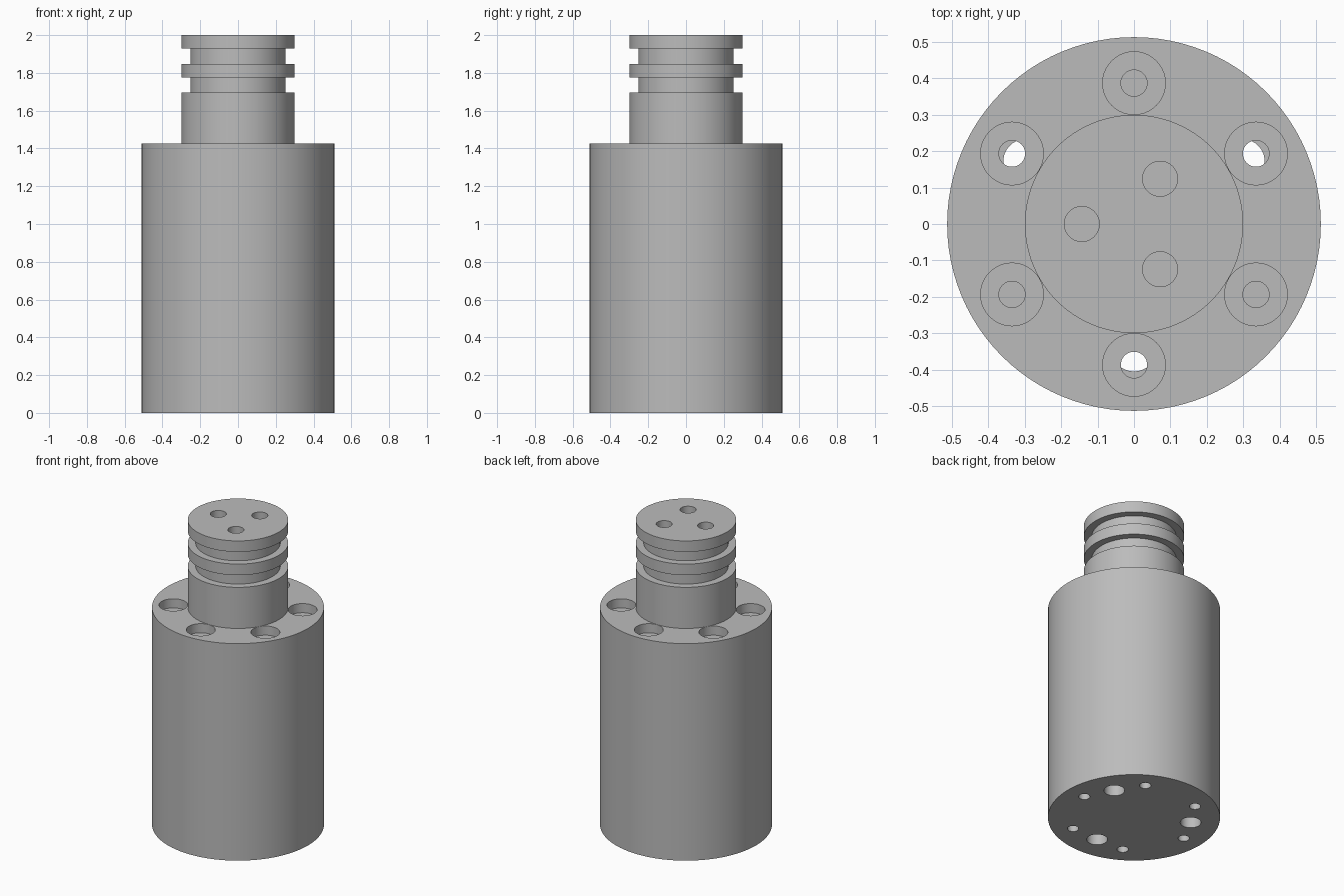
import bpy, bmesh
from math import radians, cos, sin, pi
from mathutils import Matrix

if "Cube" in bpy.data.objects:
    bpy.data.objects.remove(bpy.data.objects["Cube"], do_unlink=True)

grey = bpy.data.materials.new("plain_grey")
grey.use_nodes = True
GREY = (0.5, 0.5, 0.5, 1)
grey.diffuse_color = GREY
grey.node_tree.nodes["Principled BSDF"].inputs["Base Color"].default_value = GREY


def add_object(name, bm):
    bmesh.ops.recalc_face_normals(bm, faces=bm.faces)
    mesh = bpy.data.meshes.new(name)
    bm.to_mesh(mesh)
    bm.free()
    mesh.materials.append(grey)
    obj = bpy.data.objects.new(name, mesh)
    bpy.context.collection.objects.link(obj)
    return obj


def lathe(name, profile, segments=96):
    """Closed solid from rings of (radius, height), capped at both ends."""
    bm = bmesh.new()
    rings = [[bm.verts.new((r * cos(2 * pi * i / segments), r * sin(2 * pi * i / segments), z))
              for i in range(segments)] for r, z in profile]
    for low, high in zip(rings, rings[1:]):
        for i in range(segments):
            j = (i + 1) % segments
            bm.faces.new((low[i], low[j], high[j], high[i]))
    bm.faces.new(rings[0])
    bm.faces.new(rings[-1])
    return add_object(name, bm)


def drill_ring(target, name, radius, bottom, top, distance, angles):
    """Cut a ring of round holes into the target."""
    bm = bmesh.new()
    for angle in angles:
        a = radians(angle)
        place = Matrix.Translation((distance * cos(a), distance * sin(a), (bottom + top) / 2))
        bmesh.ops.create_cone(bm, cap_ends=True, segments=40, radius1=radius, radius2=radius,
                              depth=top - bottom, matrix=place)
    cutter = add_object(name, bm)
    cutter.hide_render = True
    mod = target.modifiers.new(name, "BOOLEAN")
    mod.operation = "DIFFERENCE"
    mod.solver = "EXACT"
    mod.object = cutter
    bpy.context.view_layer.objects.active = target
    bpy.ops.object.modifier_apply(modifier=name)
    bpy.data.objects.remove(cutter, do_unlink=True)


# Wide cylinder with a grooved neck
BODY, NECK, GROOVE, SHOULDER = 0.512, 0.299, 0.252, 1.425
body = lathe("grooved_body", [
    (BODY, 0), (BODY, SHOULDER), (NECK, SHOULDER),
    (NECK, 1.695), (GROOVE, 1.695), (GROOVE, 1.775), (NECK, 1.775),
    (NECK, 1.848), (GROOVE, 1.848), (GROOVE, 1.928), (NECK, 1.928), (NECK, 2)])

# Stepped bolt holes in the shoulder
bolts = range(30, 390, 60)
drill_ring(body, "counterbores", 0.086, SHOULDER - 0.06, SHOULDER + 0.03, 0.386, bolts)
drill_ring(body, "bolt_holes", 0.036, 0.95, SHOULDER, 0.386, bolts)

# Ports and screw holes in the base
drill_ring(body, "base_ports", 0.062, -0.1, 1.0, 0.342, (30, 150, 270))
drill_ring(body, "base_screw_holes", 0.034, -0.1, 0.25, 0.386, range(0, 360, 60))

# Ports in the top of the neck
drill_ring(body, "neck_ports", 0.048, 1.5, 2.1, 0.143, (60, 180, 300))

bpy.ops.object.select_all(action="DESELECT")
body.select_set(True)
bpy.context.view_layer.objects.active = body
bpy.ops.object.shade_smooth_by_angle(angle=radians(30))
